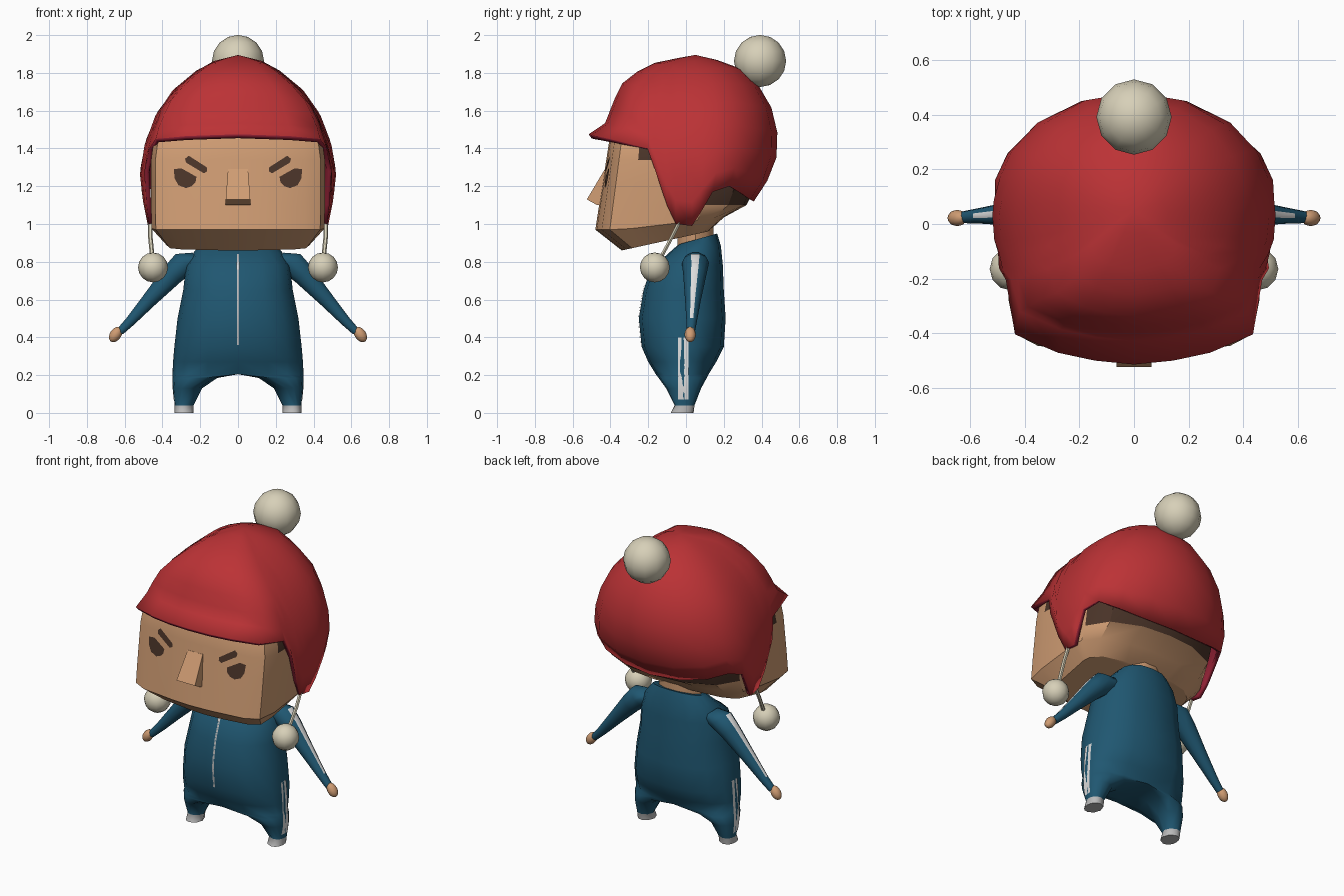
import bpy, bmesh
from math import sin, cos, pi
from mathutils import Vector
from mathutils.bvhtree import BVHTree

if "Cube" in bpy.data.objects:
    bpy.data.objects.remove(bpy.data.objects["Cube"])


def material(name, *rgb):
    m = bpy.data.materials.new(name)
    m.use_nodes = True
    m.diffuse_color = (*rgb, 1)
    m.node_tree.nodes["Principled BSDF"].inputs["Base Color"].default_value = (*rgb, 1)
    return m


RED = material("hat red", .5, .032, .036)
LINING = material("lining crimson", .28, .015, .035)
SKIN = material("skin", .62, .33, .17)
BROWN = material("dark brown", .07, .035, .022)
BLUE = material("suit blue", .014, .095, .165)
WHITE = material("stripe white", .72, .72, .72)
GREY = material("shoe grey", .5, .5, .5)
CREAM = material("wool cream", .68, .63, .48)


def make(name, verts, faces, mats, rule=None, toward=None, angle=40):
    """Mesh object; rule(face) picks the material, toward orients flat plates."""
    bm = bmesh.new()
    vs = [bm.verts.new(v) for v in verts]
    for f in faces:
        bm.faces.new([vs[i] for i in f])
    if rule:
        for f in bm.faces:
            f.material_index = rule(f)
    bm.normal_update()
    if toward:
        for f in bm.faces:
            if f.normal.dot(toward) < 0:
                f.normal_flip()
    else:
        bmesh.ops.recalc_face_normals(bm, faces=bm.faces)
    mesh = bpy.data.meshes.new(name)
    bm.to_mesh(mesh)
    bm.free()
    ob = bpy.data.objects.new(name, mesh)
    bpy.context.collection.objects.link(ob)
    for m in mats:
        mesh.materials.append(m)
    smooth(ob, angle)
    return ob


def smooth(ob, angle=40):
    bpy.ops.object.select_all(action='DESELECT')
    ob.select_set(True)
    bpy.context.view_layer.objects.active = ob
    bpy.ops.object.shade_smooth_by_angle(angle=angle * pi / 180)


def loft(rings, first_cap=True, last_cap=True):
    """Vertices and faces joining closed rings of equal length."""
    n = len(rings[0])
    verts = [p for r in rings for p in r]
    faces = [(i * n + j, i * n + (j + 1) % n, (i + 1) * n + (j + 1) % n, (i + 1) * n + j)
             for i in range(len(rings) - 1) for j in range(n)]
    if first_cap:
        faces.append(range(n))
    if last_cap:
        faces.append(range(len(verts) - n, len(verts)))
    return verts, faces


def both_sides(cols):
    return cols + [(-c[0], *c[1:]) for c in reversed(cols[1:-1])]


def ball(name, loc, r, mat, scale=(1, 1, 1), tilt=0):
    bpy.ops.mesh.primitive_uv_sphere_add(segments=12, ring_count=8, radius=r, location=loc,
                                         rotation=(0, tilt, 0))
    ob = bpy.context.object
    ob.name = name
    ob.scale = scale
    ob.data.materials.append(mat)
    smooth(ob, 60)


def plate(name, target, points, faces, mat, axis, lift=.005):
    """Thin painted detail laid on the target, seen along -axis."""
    tree = BVHTree.FromPolygons([v.co for v in target.data.vertices],
                                [p.vertices for p in target.data.polygons])
    axis = Vector(axis)
    out = []
    for p in points:
        hit = tree.ray_cast(Vector(p) + axis * 2, -axis)[0]
        out.append((hit or Vector(p)) + axis * lift)
    return make(name, out, faces, [mat], toward=axis)


def strip(n):
    return [(2 * i, 2 * i + 1, 2 * i + 3, 2 * i + 2) for i in range(n - 1)]


# Head: columns are (x share, y share); rows are z, half width, front, back, rise to the rear
head_cols = both_sides([(0, -1), (.3, -.985), (.77, -.93), (.95, -.84), (1, -.6), (1, 0),
                        (.97, .3), (.8, .7), (.4, .95), (0, 1)])
head_rows = [(.86, .38, .34, .12, .22), (.97, .458, .48, .2, .12), (1.1, .46, .46, .32, 0),
             (1.22, .46, .441, .38, 0), (1.34, .46, .422, .41, 0), (1.45, .445, .405, .41, 0),
             (1.68, .3, .28, .3, 0)]
rings = []
for z, w, f, b, rise in head_rows:
    ys = [v * (f if v < 0 else b) for _, v in head_cols]
    rings.append([(w * x, y, z + rise * max(0, y + .34)) for (x, _), y in zip(head_cols, ys)])


def hair_rule(f):
    c = f.calc_center_median()
    return int((c.z > 1.1 and c.y > .1) or (c.z > 1.34 and c.y > -.27))


head = make("head", *loft(rings), [SKIN, BROWN], hair_rule, angle=32)

# Neck
neck = [[(.14 * cos(a * pi / 5), .05 + .1 * sin(a * pi / 5), z) for a in range(10)]
        for z in (.85, 1.06)]
make("neck", *loft(neck), [SKIN])

# Nose wedge
nose = [[(-w, y, z), (w, y, z), (w, -.38, z), (-w, -.38, z)]
        for w, y, z in ((.065, -.47, 1.1), (.065, -.525, 1.13), (.053, -.43, 1.29))]
make("nose", *loft(nose), [SKIN], angle=20)

# Eyes and eyebrows
eye = [(.34, 1.29), (.3, 1.295), (.22, 1.25), (.225, 1.22), (.245, 1.2), (.275, 1.19),
       (.315, 1.205), (.335, 1.24)]
brow = [(.28, 1.345), (.262, 1.362), (.165, 1.3), (.163, 1.28), (.18, 1.268), (.275, 1.325)]
for side, s in (("left", 1), ("right", -1)):
    for name, shape in (("eye", eye), ("eyebrow", brow)):
        plate(f"{side}_{name}", head, [(s * x, 0, z) for x, z in shape],
              [range(len(shape))], BROWN, (0, -1, 0))

# Hat: profile is z, half width, front reach, back reach
profile = [(1.895, 0, 0, 0), (1.86, .14, .2, .15), (1.82, .21, .29, .25), (1.75, .3, .385, .32),
           (1.67, .385, .425, .385), (1.53, .46, .48, .43), (1.4, .5, .48, .44),
           (1.27, .52, .47, .41), (1.13, .505, .46, .31), (.98, .475, .45, .3)]


def hat_size(z):
    for p, q in zip(profile, profile[1:]):
        if z >= q[0]:
            t = (z - q[0]) / (p[0] - q[0])
            return [a * t + b * (1 - t) for a, b in zip(p[1:], q[1:])]
    return profile[-1][1:]


# Hat columns: x share, y share, height of the lower edge
hat_cols = both_sides([(0, -1, 1.475), (.3, -.97, 1.47), (.58, -.91, 1.465), (.9, -.77, 1.45),
                       (.94, -.53, 1.4), (.955, -.45, 1.28), (.97, -.33, 1.1), (.985, -.23, 1),
                       (1, -.04, .99), (1, .09, 1.06), (.98, .27, 1.17), (.9, .5, 1.2),
                       (.7, .74, 1.16), (.38, .93, 1.13), (0, 1, 1.12)])
rings = []
for t in (.035, .1, .21, .36, .53, .7, .86, 1):
    ring = []
    for x, v, edge in hat_cols:
        z = 1.895 + (edge - 1.895) * t
        w, f, b = hat_size(z)
        brim = .085 if t == 1 and v < -.6 else 0
        ring.append((w * x, .05 + v * (f if v < 0 else b) - brim, z))
    rings.append(ring)
verts, faces = loft(rings, False, False)
n = len(hat_cols)
verts.append((0, .05, 1.895))
faces += [(j, (j + 1) % n, len(verts) - 1) for j in range(n)]
hat = make("hat", verts, faces, [RED, LINING], angle=60)
thick = hat.modifiers.new("thickness", 'SOLIDIFY')
thick.thickness = .025
thick.offset = -1
thick.material_offset = thick.material_offset_rim = 1

# Pom-poms and cords
ball("top_pompom", (0, .392, 1.863), .138, CREAM)
for side, s in (("left", 1), ("right", -1)):
    ball(f"{side}_pompom", (s * .45, -.165, .77), .079, CREAM)
    cord = [[(s * x + .012 * cos(a * pi / 3), y + .012 * sin(a * pi / 3), z) for a in range(6)]
            for x, y, z in ((.464, -.03, 1.02), (.464, -.075, .93), (.452, -.14, .81))]
    make(f"{side}_cord", *loft(cord), [CREAM])

# Suit, one half: z, inner x, middle x, outer x, front y, back y, tilt
suit_rows = [(.92, 0, 0, .17, -.04, .165, .28), (.86, 0, 0, .23, -.11, .185, .18),
             (.78, 0, 0, .275, -.18, .195, 0), (.65, 0, 0, .29, -.225, .2, 0),
             (.5, 0, 0, .32, -.25, .21, 0), (.35, 0, 0, .337, -.235, .2, 0),
             (.27, 0, 0, .344, -.2, .16, 0), (.205, 0, 0, .347, -.16, .12, 0),
             (.185, .11, .17, .347, -.145, .11, 0), (.13, .19, .255, .345, -.105, .08, 0),
             (.04, .235, .285, .335, -.06, .045, 0), (0, .235, .285, .335, -.08, .04, 0)]
rings = []
for z, a, m, b, yf, yb, tilt in suit_rows:
    ring = []
    for k in list(range(9)) + [10, 12, 14]:
        s, c = sin(k * pi / 8), cos(k * pi / 8)
        x = m + (b - m) * abs(s) ** .8 if s > 0 else m + (m - a) * s
        y = (yf + yb) / 2 - (yb - yf) / 2 * c
        ring.append((0 if x < 1e-4 else x, y, z + tilt * (y - .06)))
    rings.append(ring)
verts, faces = loft(rings)
faces = [f for f in faces if any(verts[i][0] > 0 for i in f)]
used = sorted({i for f in faces for i in f})
faces = [[used.index(i) for i in f] for f in faces]
suit = make("suit", [verts[i] for i in used], faces, [BLUE, GREY],
            lambda f: int(f.calc_center_median().z < .03), angle=50)
suit.modifiers.new("other_half", 'MIRROR')

# Leg stripes and zip
for side, s in (("left", 1), ("right", -1)):
    pts = [(0, y, .07 + .055 * i) for i in range(7) for y in (-.042, .012)]
    stripe = plate(f"{side}_leg_stripe", suit, pts, strip(7), WHITE, (1, 0, 0))
    stripe.scale.x = s
for name, w, low, high, mat, lift in (("zip", .006, .36, .84, GREY, .005),
                                      ("zip_pull", .009, .76, .8, WHITE, .009)):
    pts = [(x, 0, low + (high - low) * i / 8) for i in range(9) for x in (.0005, w)]
    half = plate(name, suit, pts, strip(9), mat, (0, -1, 0), lift)
    half.modifiers.new("other_half", 'MIRROR')

# Arms with an outer stripe, and hands
arm_path = [(.2, .05, .81, .06), (.28, .05, .795, .072), (.345, .047, .735, .062),
            (.47, .037, .597, .042), (.57, .03, .485, .028), (.625, .025, .43, .022)]
for side, s in (("left", 1), ("right", -1)):
    rings = []
    for x, y, z, r in arm_path:
        angles = [(k + .5) * pi / 5 for k in range(10)]
        rings.append([(s * (x + .74 * r * cos(a)), y + r * sin(a), z + .67 * r * cos(a))
                      for a in angles])

    def stripe_rule(f, s=s):
        c = f.calc_center_median()
        f.normal_update()
        up = abs(f.normal.dot(Vector((s * .74, 0, .67))))
        above = .74 * (s * c.x - .345) + .67 * (c.z - .735) > -.005
        return int(up > .9 and abs(f.normal.y) < .2 and above and .3 < s * c.x < .6)

    make(f"{side}_arm", *loft(rings), [BLUE, WHITE], stripe_rule, angle=60)
    ball(f"{side}_hand", (s * .648, .022, .415), .03, SKIN, (1, 1, 1.5), -s * .6)
